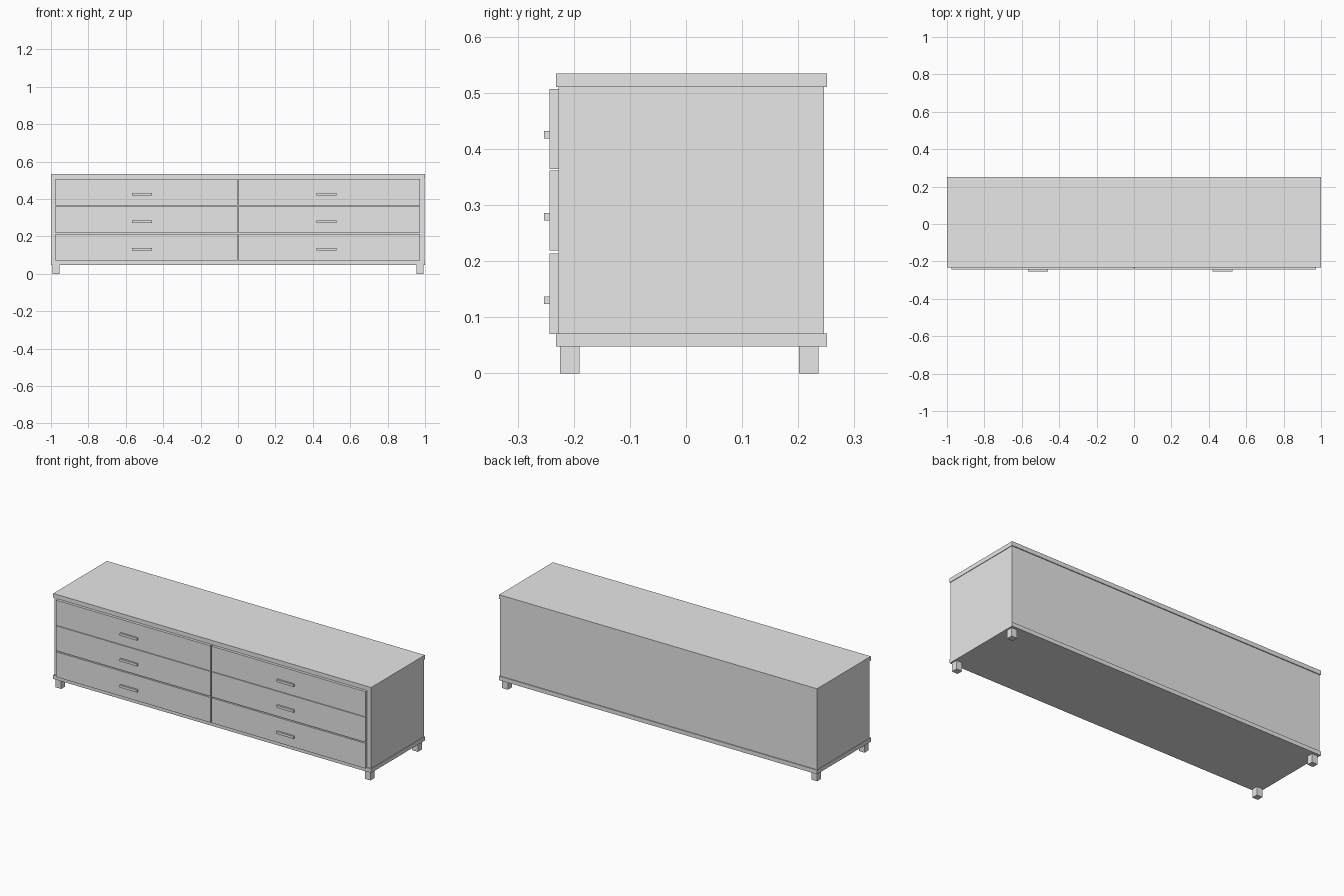
import bpy

cube = bpy.data.objects.get("Cube")
if cube:
    bpy.data.objects.remove(cube, do_unlink=True)

# Single painted finish
grey = bpy.data.materials.new("light grey")
grey.use_nodes = True
grey.diffuse_color = (0.8, 0.8, 0.8, 1)
grey.node_tree.nodes["Principled BSDF"].inputs["Base Color"].default_value = (0.8, 0.8, 0.8, 1)


def box(name, x, y, z):
    """Box spanning the given (low, high) ranges."""
    spans = (x, y, z)
    bpy.ops.mesh.primitive_cube_add(size=1, location=[(a + b) / 2 for a, b in spans])
    ob = bpy.context.object
    ob.name = name
    ob.scale = [b - a for a, b in spans]
    bpy.ops.object.transform_apply(location=False, rotation=False, scale=True)
    ob.data.materials.append(grey)
    return ob


# Carcass with slightly overhanging top and base boards
box("carcass", (-0.997, 0.997), (-0.227, 0.246), (0.06, 0.52))
box("top_board", (-1, 1), (-0.232, 0.251), (0.51, 0.534))
box("base_board", (-1, 1), (-0.232, 0.251), (0.048, 0.071))

# Drawer fronts and bar handles, three rows in two columns
rows = {"lower": (0.07, 0.213, 0.13), "middle": (0.219, 0.361, 0.279), "upper": (0.364, 0.507, 0.425)}
columns = {"right": (-0.976, -0.003, -0.513), "left": (0.003, 0.972, 0.473)}
for row, (z0, z1, hz) in rows.items():
    for side, (x0, x1, hx) in columns.items():
        box(f"{row}_{side}_drawer", (x0, x1), (-0.243, -0.226), (z0, z1))
        box(f"{row}_{side}_handle", (hx - 0.054, hx + 0.054), (-0.253, -0.242), (hz - 0.007, hz + 0.007))

# Square feet at the corners
for side, x in (("right", -0.973), ("left", 0.973)):
    for end, y in (("front", -0.207), ("back", 0.219)):
        box(f"{end}_{side}_foot", (x - 0.018, x + 0.018), (y - 0.0175, y + 0.0175), (0, 0.05))
